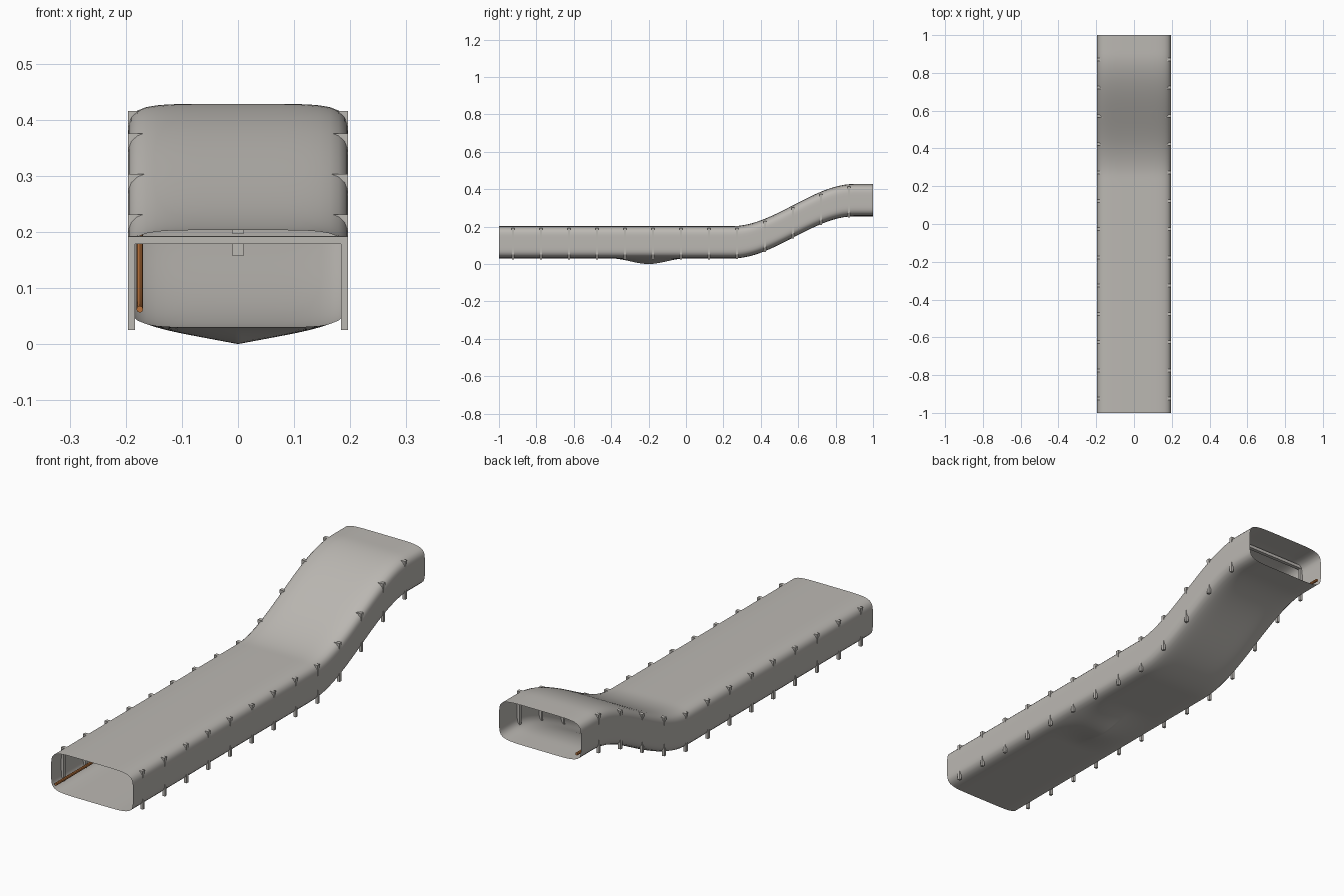
import bpy, bmesh, math
from mathutils import Matrix, Vector

cube = bpy.data.objects.get("Cube")
if cube:
    bpy.data.objects.remove(cube, do_unlink=True)


def material(name, color):
    m = bpy.data.materials.new(name)
    m.use_nodes = True
    m.diffuse_color = (*color, 1)
    m.node_tree.nodes["Principled BSDF"].inputs["Base Color"].default_value = (*color, 1)
    return m


concrete = material("pale concrete", (0.50, 0.48, 0.45))
copper = material("copper", (0.48, 0.17, 0.045))

HALF_W, HALF_H, MID_Z = 0.196, 0.0865, 0.1165
FRAME_YS = [-0.925 + 0.1497 * i for i in range(13)]


def rise(y):
    """Height gained along the tunnel: an eased ramp to the upper level."""
    t = min(max((y - 0.25) / 0.65, 0), 1)
    return 0.225 * t * t * (3 - 2 * t)


def sump(x, y):
    """V-shaped dip in the floor."""
    along = max(0, 1 - abs(y + 0.2) / 0.2)
    along = along * along * (3 - 2 * along)
    return 0.03 * along * max(0, 1 - abs(x) / 0.16)


def finish(name, bm, mat, smooth=False):
    mesh = bpy.data.meshes.new(name)
    bm.to_mesh(mesh)
    bm.free()
    obj = bpy.data.objects.new(name, mesh)
    bpy.context.collection.objects.link(obj)
    mesh.materials.append(mat)
    if smooth:
        bpy.ops.object.select_all(action="DESELECT")
        obj.select_set(True)
        bpy.context.view_layer.objects.active = obj
        bpy.ops.object.shade_smooth_by_angle(angle=math.radians(35))
    return obj


def box(bm, lo, hi):
    lo, hi = Vector(lo), Vector(hi)
    size = hi - lo
    bmesh.ops.create_cube(
        bm, size=1, matrix=Matrix.Translation((lo + hi) / 2) @ Matrix.Diagonal((*size, 1)))


def sweep(section, steps):
    """Join copies of a closed section along y into an open-ended tube."""
    bm = bmesh.new()
    rings = []
    for i in range(steps + 1):
        y = -1 + 2 * i / steps
        rings.append([bm.verts.new(p) for p in section(y)])
    for a, b in zip(rings, rings[1:]):
        for k in range(len(a)):
            n = (k + 1) % len(a)
            bm.faces.new((a[k], a[n], b[n], b[k]))
    bmesh.ops.recalc_face_normals(bm, faces=bm.faces)
    return bm, rings


# Tunnel lining: rounded rectangle swept along the ramp
def lining_section(y, count=96, power=6):
    points = []
    for k in range(count):
        a = 2 * math.pi * k / count
        c, s = math.cos(a), math.sin(a)
        r = (abs(c / HALF_W) ** power + abs(s / HALF_H) ** power) ** (-1 / power)
        x, z = r * c, MID_Z + r * s + rise(y)
        if s < 0:
            z -= sump(x, y)
        points.append((x, y, z))
    return points


bm, _ = sweep(lining_section, 100)
finish("tunnel_lining", bm, concrete, True)


# Pipe along one wall
def pipe_section(y, count=8, radius=0.006):
    return [(-0.175 + radius * math.cos(2 * math.pi * k / count), y,
             0.062 + rise(y) + radius * math.sin(2 * math.pi * k / count))
            for k in range(count)]


bm, rings = sweep(pipe_section, 60)
for end in (rings[0], rings[-1]):
    bm.faces.new(end)
bmesh.ops.recalc_face_normals(bm, faces=bm.faces)
finish("wall_pipe", bm, copper, True)

# Support frames: two posts and a roof beam each
bm = bmesh.new()
for y in FRAME_YS:
    z = rise(y)
    for x in (-0.19, 0.19):
        box(bm, (x - 0.006, y - 0.006, 0.025 + z), (x + 0.006, y + 0.006, 0.18 + z))
    box(bm, (-0.196, y - 0.008, 0.178 + z), (0.196, y + 0.008, 0.192 + z))
finish("support_frames", bm, concrete)

# Lamp boxes hung under alternate beams
bm = bmesh.new()
for y in FRAME_YS[1::2]:
    z = rise(y)
    box(bm, (-0.01, y - 0.01, 0.157 + z), (0.01, y + 0.01, 0.178 + z))
finish("lamp_boxes", bm, concrete)
